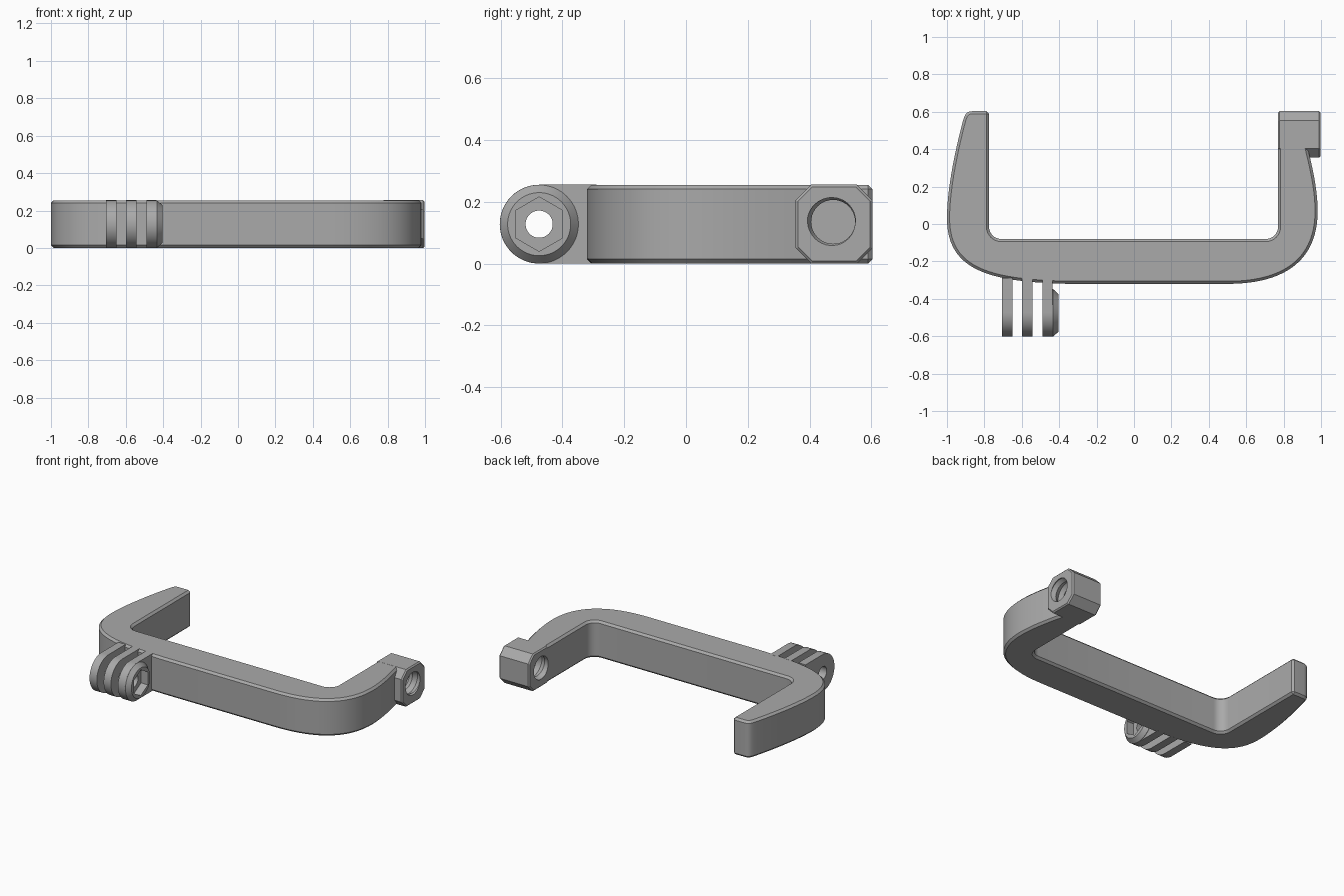
import bpy, bmesh
from math import sin, cos, pi, radians
from mathutils import Vector
from mathutils.geometry import interpolate_bezier

if "Cube" in bpy.data.objects:
    bpy.data.objects.remove(bpy.data.objects["Cube"], do_unlink=True)

HEIGHT = 0.255
MID = HEIGHT / 2

grey = bpy.data.materials.new("matte grey")
grey.use_nodes = True
grey.diffuse_color = (0.4, 0.4, 0.4, 1)
grey.node_tree.nodes["Principled BSDF"].inputs["Base Color"].default_value = grey.diffuse_color


def finish_mesh(name, bm):
    bmesh.ops.recalc_face_normals(bm, faces=bm.faces)
    mesh = bpy.data.meshes.new(name)
    bm.to_mesh(mesh)
    bm.free()
    mesh.materials.append(grey)
    obj = bpy.data.objects.new(name, mesh)
    bpy.context.collection.objects.link(obj)
    return obj


def prism(name, points, axis, start, end):
    """Extrude a flat outline along x (points are y, z) or z (points are x, y)."""
    bm = bmesh.new()
    place = (lambda p: (start, *p)) if axis == "x" else (lambda p: (*p, start))
    face = bm.faces.new([bm.verts.new(place(p)) for p in points])
    moved = bmesh.ops.extrude_face_region(bm, geom=[face], use_keep_orig=True)["geom"]
    shift = Vector((end - start, 0, 0) if axis == "x" else (0, 0, end - start))
    bmesh.ops.translate(bm, vec=shift, verts=[g for g in moved if isinstance(g, bmesh.types.BMVert)])
    return finish_mesh(name, bm)


def circle(y, z, radius, count, first=0.0, sweep=2 * pi, closed=True):
    steps = count if closed else count - 1
    return [(y + radius * cos(first + sweep * i / steps),
             z + radius * sin(first + sweep * i / steps)) for i in range(count)]


def bezier(a, b, c, d, count):
    flat = interpolate_bezier(*[Vector((*p, 0)) for p in (a, b, c, d)], count)
    return [(p.x, p.y) for p in flat]


def apply_bevel(obj, width):
    mod = obj.modifiers.new("edge_chamfer", "BEVEL")
    mod.width, mod.segments = width, 1
    mod.limit_method, mod.angle_limit = "ANGLE", radians(60)
    bpy.context.view_layer.objects.active = obj
    bpy.ops.object.modifier_apply(modifier=mod.name)


def combine(obj, other, operation):
    mod = obj.modifiers.new("combine", "BOOLEAN")
    mod.operation, mod.solver, mod.object = operation, "EXACT", other
    bpy.context.view_layer.objects.active = obj
    bpy.ops.object.modifier_apply(modifier=mod.name)
    bpy.data.objects.remove(other, do_unlink=True)


def smooth(obj):
    bpy.ops.object.select_all(action="DESELECT")
    obj.select_set(True)
    bpy.context.view_layer.objects.active = obj
    bpy.ops.object.shade_smooth_by_angle(angle=radians(28))


def thread_cutter(y, z, crest, root, pitch, start, end, columns=40):
    """Closed helical screw shape along x."""
    bm = bmesh.new()
    rows = int(2 * (end - start) / pitch) + 1
    grid = []
    for k in range(rows + 1):
        radius = root if k % 2 else crest
        grid.append([bm.verts.new((start + pitch * (k / 2 + j / columns),
                                   y + radius * cos(2 * pi * j / columns),
                                   z + radius * sin(2 * pi * j / columns)))
                     for j in range(columns)])
    for k in range(rows):
        for j in range(columns - 1):
            bm.faces.new((grid[k][j], grid[k][j + 1], grid[k + 1][j + 1], grid[k + 1][j]))
        if k + 3 <= rows:  # the seam climbs one full turn
            bm.faces.new((grid[k][-1], grid[k + 2][0], grid[k + 3][0], grid[k + 1][-1]))
    low = grid[0] + [grid[2][0], grid[1][0]]
    high = grid[rows] + [grid[rows - 1][-1], grid[rows - 2][-1]]
    for loop, x in ((low, start - pitch), (high, end + 3 * pitch)):
        tip = bm.verts.new((x, y, z))
        for i, vert in enumerate(loop):
            bm.faces.new((vert, loop[(i + 1) % len(loop)], tip))
    return finish_mesh("thread_cutter", bm)


# Bracket: one U-shaped outline with a curved outer side
outline = [(0.77, 0.5), (0.905, 0.5)]
outline += bezier((0.93, 0.4), (0.955, 0.3), (0.982, 0.18), (0.982, 0.07), 10)
outline += bezier((0.982, 0.07), (0.982, -0.2), (0.8, -0.32), (0.5, -0.32), 24)[1:]
outline += bezier((-0.35, -0.32), (-0.75, -0.31), (-1, -0.26), (-1, 0.03), 26)
outline += bezier((-1, 0.03), (-1, 0.18), (-0.96, 0.38), (-0.915, 0.55), 12)[1:]
outline += bezier((-0.91, 0.565), (-0.903, 0.59), (-0.89, 0.603), (-0.865, 0.603), 6)
outline += [(-0.775, 0.603)]
outline += circle(-0.71, -0.015, 0.065, 9, pi, pi / 2, False)
outline += circle(0.705, -0.015, 0.065, 9, -pi / 2, pi / 2, False)
bracket = prism("bracket", outline, "z", 0.0005, HEIGHT - 0.0005)
apply_bevel(bracket, 0.014)

# Octagonal screw block at the end of the left arm
cut, front, back = 0.05, 0.355, 0.603
octagon = [(front + cut, 0), (back - cut, 0), (back, cut), (back, HEIGHT - cut),
           (back - cut, HEIGHT), (front + cut, HEIGHT), (front, HEIGHT - cut), (front, cut)]
block = prism("screw_block", octagon, "x", 0.769, 0.998)
apply_bevel(block, 0.008)
combine(bracket, block, "UNION")
combine(bracket, thread_cutter(0.476, 0.135, 0.071, 0.084, 0.06, 0.64, 1.05), "DIFFERENCE")
smooth(bracket)

# Hinge: three rounded prongs, the inner one with a nut boss
HINGE_Y = -0.475
lug = [(-0.29, HEIGHT)] + circle(HINGE_Y, MID, MID, 33, pi / 2, pi, False) + [(-0.29, 0)]
for name, left, right in (("outer_prong", -0.705, -0.65),
                          ("middle_prong", -0.598, -0.543),
                          ("nut_prong", -0.49, -0.435)):
    prong = prism(name, lug, "x", left, right)
    if name == "nut_prong":
        # Tapered boss with a hexagonal pocket
        bm = bmesh.new()
        rings = []
        for x, radius in ((-0.45, MID - 0.0005), (-0.433, MID - 0.0005), (-0.405, 0.102)):
            rings.append([bm.verts.new((x, *p)) for p in circle(HINGE_Y, MID, radius, 64)])
        for a, b in zip(rings, rings[1:]):
            for i in range(64):
                bm.faces.new((a[i - 1], a[i], b[i], b[i - 1]))
        bm.faces.new(rings[0])
        bm.faces.new(rings[-1])
        combine(prong, finish_mesh("nut_boss", bm), "UNION")
        pocket = prism("nut_pocket", circle(HINGE_Y, MID, 0.088, 6, pi / 2), "x", -0.457, -0.35)
        combine(prong, pocket, "DIFFERENCE")
    pin_hole = prism("pin_hole", circle(HINGE_Y, MID, 0.044, 32), "x", -0.8, -0.3)
    combine(prong, pin_hole, "DIFFERENCE")
    smooth(prong)
